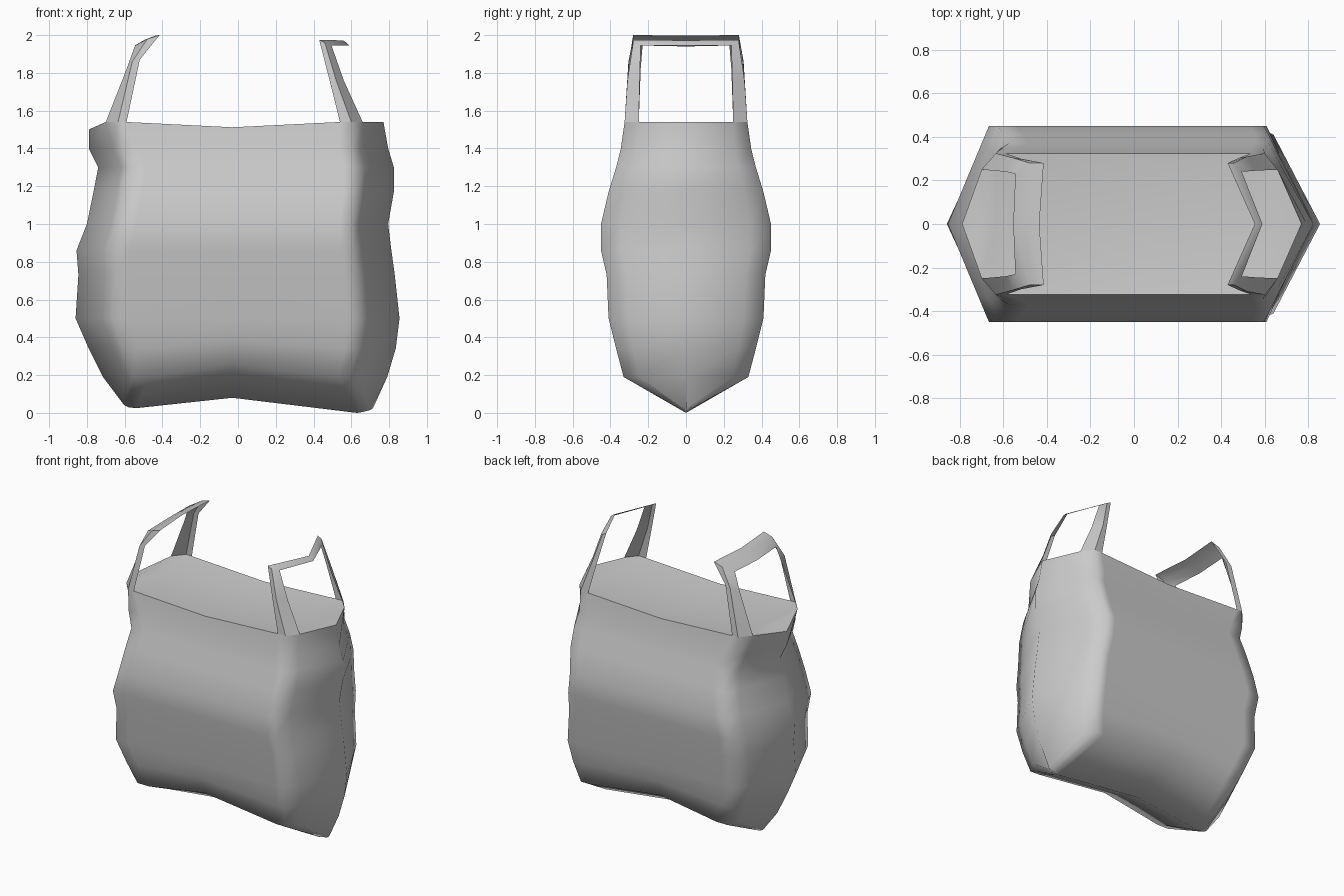
import bpy, bmesh, math

if "Cube" in bpy.data.objects:
    bpy.data.objects.remove(bpy.data.objects["Cube"])


def make_mirrored(name, rows, angle):
    """Skin rows of points on the front half (y <= 0), then mirror to the back."""
    bm = bmesh.new()
    for s in (1, -1):
        grid = [[bm.verts.new((x, y * s, z)) for x, y, z in row] for row in rows]
        for lo, hi in zip(grid, grid[1:]):
            for i in range(len(lo) - 1):
                quad = (lo[i], lo[i + 1], hi[i + 1], hi[i])
                bm.faces.new(quad if s == 1 else quad[::-1])
    bmesh.ops.remove_doubles(bm, verts=bm.verts, dist=0.0005)
    bmesh.ops.recalc_face_normals(bm, faces=bm.faces)
    mesh = bpy.data.meshes.new(name)
    bm.to_mesh(mesh)
    bm.free()
    ob = bpy.data.objects.new(name, mesh)
    bpy.context.collection.objects.link(ob)
    bpy.ops.object.select_all(action='DESELECT')
    ob.select_set(True)
    bpy.context.view_layer.objects.active = ob
    bpy.ops.object.shade_smooth_by_angle(angle=math.radians(angle))
    return ob


def half_ring(z, depth, left, right, lift=0.0):
    """Front half of the six-sided bag section, left fold to right fold."""
    cl, cr = left * 0.78, right * 0.75
    bl, br = cl + (left - cl) * 0.25, cr + (right - cr) * 0.25
    return [(left, 0, z), (bl, -depth * 0.75, z), (cl, -depth, z),
            (cl + 0.09, -depth, z), (-0.03, -depth, z + lift),
            (cr - 0.06, -depth, z), (cr, -depth, z), (br, -depth * 0.75, z),
            (right, 0, z)]


# Bag body: bottom fold, section rings, rim
fold = [(-0.61, 0, 0.05), (-0.60, 0, 0.04), (-0.58, 0, 0.03), (-0.54, 0, 0.025),
        (-0.03, 0, 0.08), (0.63, 0, 0.0), (0.66, 0, 0.005), (0.70, 0, 0.015),
        (0.715, 0, 0.025)]
sections = [(0.19, 0.33, -0.715, 0.79, 0.07), (0.34, 0.37, -0.79, 0.835, 0.04),
            (0.50, 0.41, -0.86, 0.855), (0.73, 0.42, -0.845, 0.83),
            (0.86, 0.45, -0.855, 0.812), (1.0, 0.45, -0.80, 0.795),
            (1.17, 0.41, -0.765, 0.825), (1.30, 0.37, -0.74, 0.825),
            (1.40, 0.345, -0.79, 0.795)]
rim = [(-0.79, 0, 1.50), (-0.70, -0.25, 1.54), (-0.635, -0.325, 1.54),
       (-0.59, -0.325, 1.54), (-0.03, -0.325, 1.512), (0.54, -0.325, 1.54),
       (0.60, -0.325, 1.54), (0.66, -0.25, 1.54), (0.77, 0, 1.54)]
make_mirrored("bag_body", [fold] + [half_ring(*s) for s in sections] + [rim], 80)

# Slightly sagging top closing the mouth
sag = [0, 0.0, 0.02, 0.03, 0.03, 0.03, 0.02, 0.0, 0]
middle = [(x, 0, z - s) for (x, y, z), s in zip(rim, sag)]
make_mirrored("bag_mouth", [rim, middle], 60)

# Handles: strips rising from the rim corners, joined across the centre
left_strip = [
    [rim[3], rim[2], rim[1]],
    [(-0.52, -0.30, 1.87), (-0.56, -0.305, 1.86), (-0.59, -0.24, 1.82)],
    [(-0.415, -0.28, 2.0), (-0.48, -0.28, 1.98), (-0.545, -0.23, 1.945)],
    [(-0.435, 0, 1.998), (-0.495, 0, 1.975), (-0.555, 0, 1.94)]]
right_strip = [
    [rim[5], rim[6], rim[7]],
    [(0.485, -0.305, 1.76), (0.52, -0.31, 1.76), (0.56, -0.245, 1.76)],
    [(0.43, -0.28, 1.975), (0.46, -0.28, 1.96), (0.495, -0.24, 1.945)],
    [(0.555, 0, 1.972), (0.575, 0, 1.96), (0.59, 0, 1.945)]]
make_mirrored("left_handle", left_strip, 50)
make_mirrored("right_handle", right_strip, 50)
